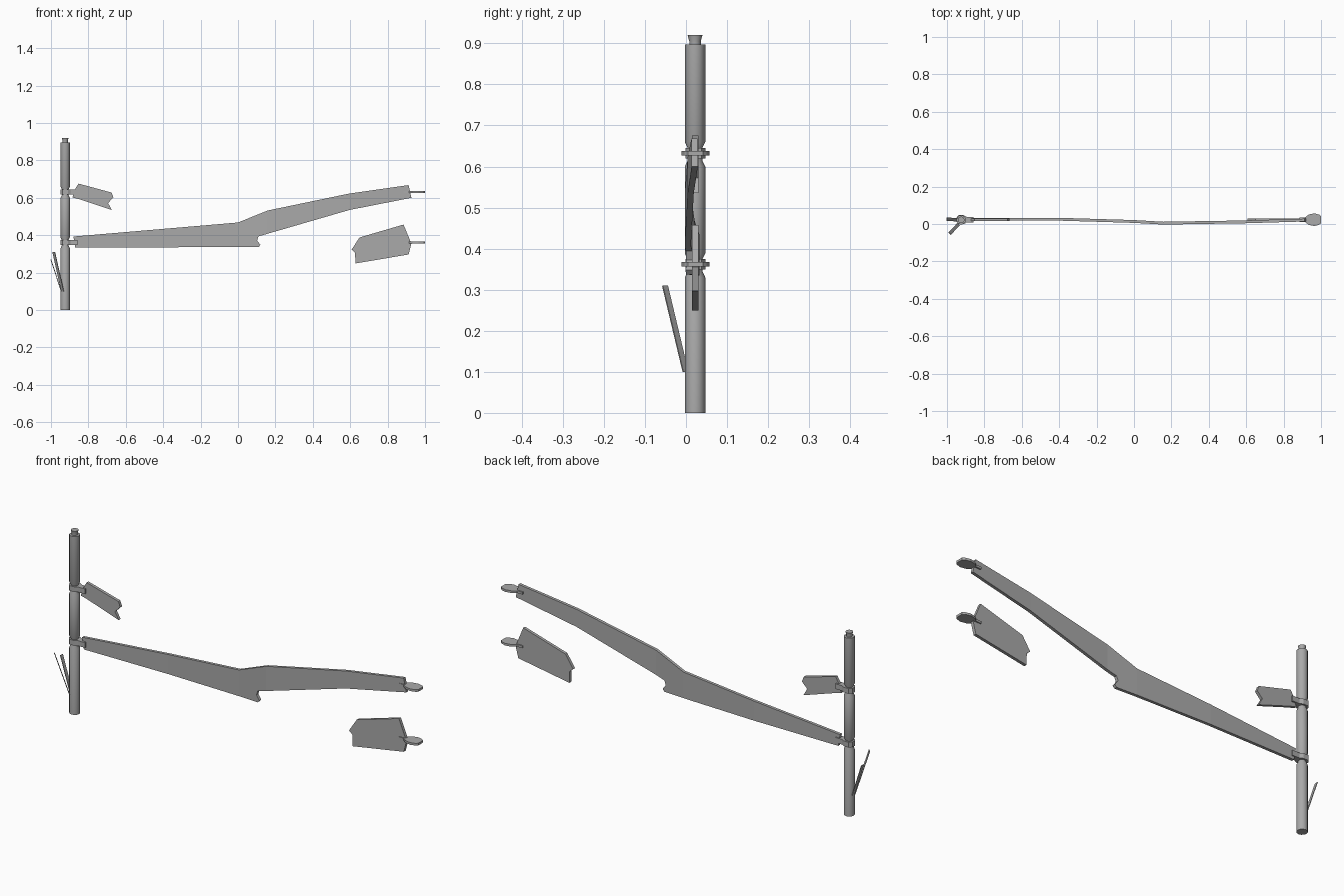
import bpy, bmesh, math
from mathutils import Vector, Matrix

cube = bpy.data.objects.get("Cube")
if cube:
    bpy.data.objects.remove(cube)

grey = bpy.data.materials.new("weathered_grey")
grey.use_nodes = True
grey.diffuse_color = (0.4, 0.4, 0.4, 1)
grey.node_tree.nodes["Principled BSDF"].inputs["Base Color"].default_value = (0.4, 0.4, 0.4, 1)


def finish(name, bm, smooth=False):
    bmesh.ops.recalc_face_normals(bm, faces=bm.faces)
    mesh = bpy.data.meshes.new(name)
    bm.to_mesh(mesh)
    bm.free()
    ob = bpy.data.objects.new(name, mesh)
    bpy.context.collection.objects.link(ob)
    mesh.materials.append(grey)
    if smooth:
        bpy.ops.object.select_all(action='DESELECT')
        ob.select_set(True)
        bpy.context.view_layer.objects.active = ob
        bpy.ops.object.shade_smooth_by_angle(angle=math.radians(40))
    return ob


def prism(points, offset):
    """Close a polygon and extrude it along an offset."""
    bm = bmesh.new()
    face = bm.faces.new([bm.verts.new(p) for p in points])
    new = bmesh.ops.extrude_face_region(bm, geom=[face])["geom"]
    bmesh.ops.translate(bm, vec=offset,
                        verts=[g for g in new if isinstance(g, bmesh.types.BMVert)])
    return bm


def plank(name, outline, y=0.015, bend=None):
    """Upright board from an (x, z) outline, optionally bowed in y."""
    bm = prism([(x, y, z) for x, z in outline], (0, 0.015, 0))
    if bend:
        for x in (-0.4, 0.0, 0.158, 0.596):
            bmesh.ops.bisect_plane(bm, geom=bm.verts[:] + bm.edges[:] + bm.faces[:],
                                   plane_co=(x, 0, 0), plane_no=(1, 0, 0))
        for v in bm.verts:
            for (xa, ya), (xb, yb) in zip(bend, bend[1:]):
                if xa <= v.co.x <= xb:
                    v.co.y += ya + (yb - ya) * (v.co.x - xa) / (xb - xa)
                    break
    return finish(name, bm)


def bracket(name, outline, z, height):
    """Flat fitting from half an (x, half_width) outline, mirrored in y."""
    pts = [(x, 0.023 + w, z - height / 2) for x, w in outline]
    pts += [(x, 0.023 - w, z - height / 2) for x, w in reversed(outline)]
    return finish(name, prism(pts, (0, 0, height)))


# Turned post with two grooves and a flared cap
profile = [(0.025, 0), (0.025, 0.33), (0.018, 0.345), (0.018, 0.375), (0.025, 0.388),
           (0.025, 0.6), (0.018, 0.614), (0.018, 0.646), (0.025, 0.66),
           (0.025, 0.897), (0.014, 0.897), (0.014, 0.905), (0.018, 0.92)]
sides = 12
bm = bmesh.new()
rings = [[bm.verts.new((-0.924 + r * math.cos(math.tau * i / sides),
                        0.022 + r * math.sin(math.tau * i / sides), z))
          for i in range(sides)] for r, z in profile]
for low, high in zip(rings, rings[1:]):
    for i in range(sides):
        j = (i + 1) % sides
        bm.faces.new((low[i], low[j], high[j], high[i]))
bm.faces.new(rings[0])
bm.faces.new(rings[-1])
finish("post", bm, smooth=True)

# Clamps around the post, and paddle fittings at the far end
clamp = [(-0.95, 0.01), (-0.938, 0.024), (-0.91, 0.024), (-0.895, 0.015), (-0.857, 0.015)]
paddle = [(0.885, 0.012), (0.915, 0.013), (0.935, 0.028), (0.965, 0.034), (0.99, 0.027), (1.0, 0.018)]
for level, z in (("upper", 0.632), ("lower", 0.362)):
    bracket(level + "_post_clamp", clamp, z, 0.026)
    bracket(level + "_end_fitting", paddle, z, 0.011)

# Long split rail
plank("long_rail",
      [(-0.87, 0.334), (0.11, 0.337), (0.12, 0.348), (0.102, 0.372), (0.11, 0.394),
       (0.596, 0.535), (0.927, 0.6), (0.912, 0.668), (0.596, 0.623), (0.158, 0.532),
       (0.0, 0.468), (-0.88, 0.393)],
      bend=[(-1, 0.003), (-0.4, 0.003), (0.0, -0.009), (0.158, -0.018), (0.596, -0.011), (1, 0.001)])

# Broken rail stubs
plank("upper_rail_stub",
      [(-0.885, 0.602), (-0.853, 0.594), (-0.674, 0.535), (-0.695, 0.572),
       (-0.666, 0.602), (-0.676, 0.628), (-0.853, 0.676), (-0.872, 0.645)])
plank("lower_rail_stub",
      [(0.628, 0.249), (0.912, 0.297), (0.927, 0.355), (0.885, 0.457),
       (0.65, 0.388), (0.607, 0.323), (0.626, 0.307)])

# Thin splinters leaning away from the foot of the post
for name, base, tip in (("front_splinter", (-0.937, 0.0, 0.1), (-0.984, -0.05, 0.31)),
                        ("side_splinter", (-0.94, 0.022, 0.09), (-0.999, 0.026, 0.27))):
    base, tip = Vector(base), Vector(tip)
    lean = tip - base
    across = lean.cross(Vector((0, 0, 1))).normalized() * 0.009
    depth = lean.cross(across).normalized() * 0.003
    finish(name, prism([base - across, base + across, tip + across, tip - across], depth))
